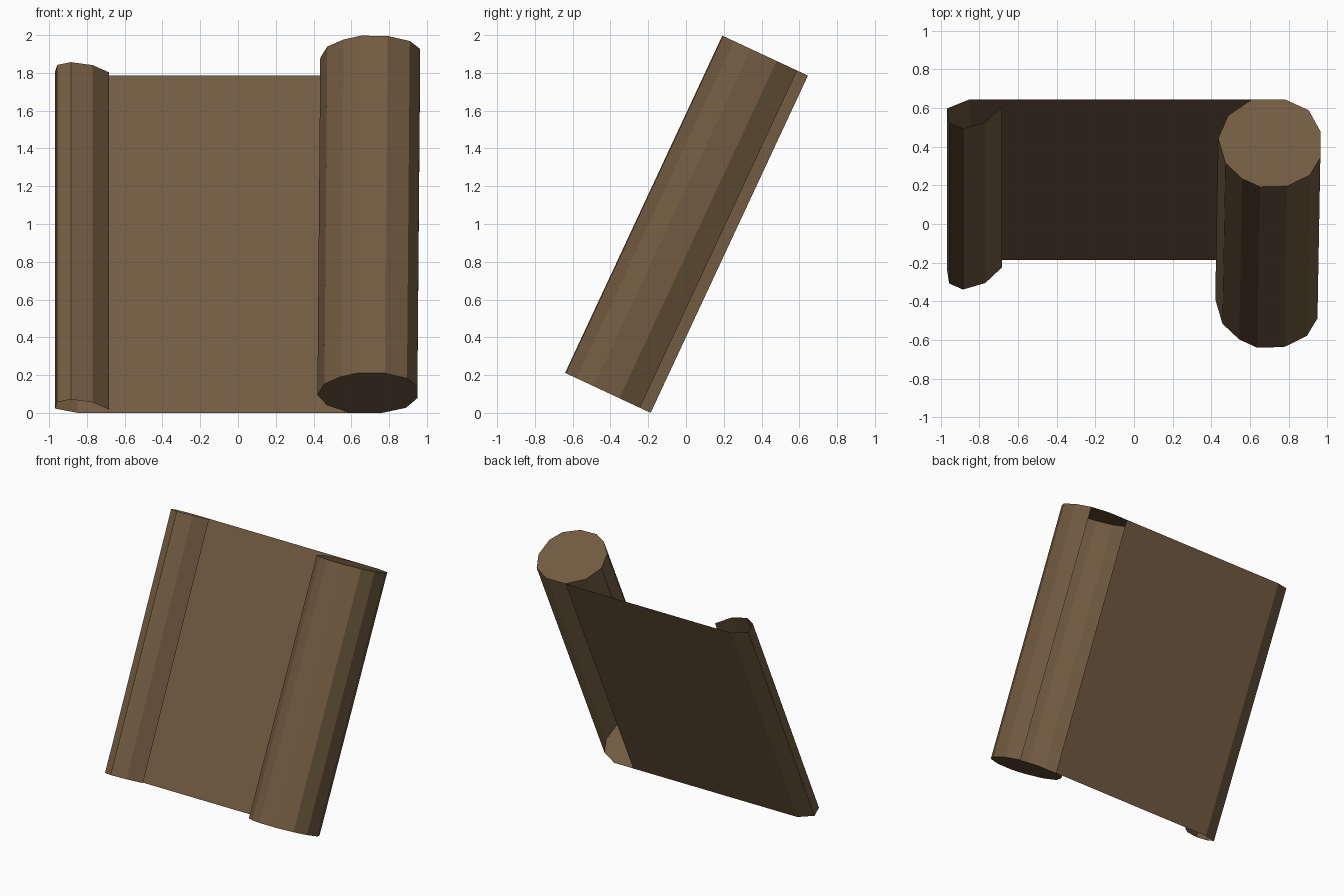
import bpy, math

if "Cube" in bpy.data.objects:
    bpy.data.objects.remove(bpy.data.objects["Cube"])

HALF = 0.985                    # half height of the scroll along its axis
TILT = math.radians(-25)        # the scroll leans backwards

paper = bpy.data.materials.new("parchment brown")
paper.diffuse_color = (0.17, 0.106, 0.053, 1)
paper.use_nodes = True
paper.node_tree.nodes["Principled BSDF"].inputs["Base Color"].default_value = paper.diffuse_color

# Cross-sections (x, depth); the sheet lies at the back, curls to the front
BACK = 0.253
sheet_profile = [(0.603, BACK), (-0.85, BACK), (-0.968, 0.20), (-0.957, 0.12),
                 (-0.885, 0.085), (-0.77, 0.122), (-0.682, 0.213)]
roll_profile = [(0.897, 0.19), (0.957, 0.07), (0.957, -0.08), (0.902, -0.18),
                (0.785, -0.243), (0.645, -0.247), (0.552, -0.20), (0.465, -0.11),
                (0.428, 0.03), (0.48, 0.16), (0.603, BACK)]


def make(name, verts, faces):
    mesh = bpy.data.meshes.new(name)
    mesh.from_pydata(verts, [], faces)
    mesh.materials.append(paper)
    obj = bpy.data.objects.new(name, mesh)
    bpy.context.collection.objects.link(obj)
    obj.rotation_euler.x = TILT
    obj.location.z = 1
    return obj


def ring(profile, end):
    # the thick roll sits very slightly askew, so its top drifts to the right
    return [(x + (0.0075 * end if x > 0 else 0), d, HALF * end) for x, d in profile]


def strip(name, profile):
    n = len(profile)
    return make(name, ring(profile, -1) + ring(profile, 1),
                [(i, i + n, i + n + 1, i + 1) for i in range(n - 1)])


# Flat sheet with the small open curl on the left
strip("sheet_with_curl", sheet_profile)

# Thick roll on the right, open along its back
strip("thick_roll", roll_profile)

# Flat ends of the thick roll
cap_profile = roll_profile + [(0.772, BACK)]
n = len(cap_profile)
# profile runs clockwise seen from the top
make("roll_top_end", ring(cap_profile, 1), [tuple(range(n))[::-1]])
make("roll_bottom_end", ring(cap_profile, -1), [tuple(range(n))])

# Turn the end faces outwards
for name, sign in (("roll_top_end", 1), ("roll_bottom_end", -1)):
    mesh = bpy.data.objects[name].data
    if mesh.polygons[0].normal.z * sign < 0:
        mesh.flip_normals()
# Turn the roll outwards and the sheet towards the front
roll = bpy.data.objects["thick_roll"].data
if roll.polygons[1].normal.x < 0:
    roll.flip_normals()
sheet = bpy.data.objects["sheet_with_curl"].data
if sheet.polygons[0].normal.y > 0:
    sheet.flip_normals()
